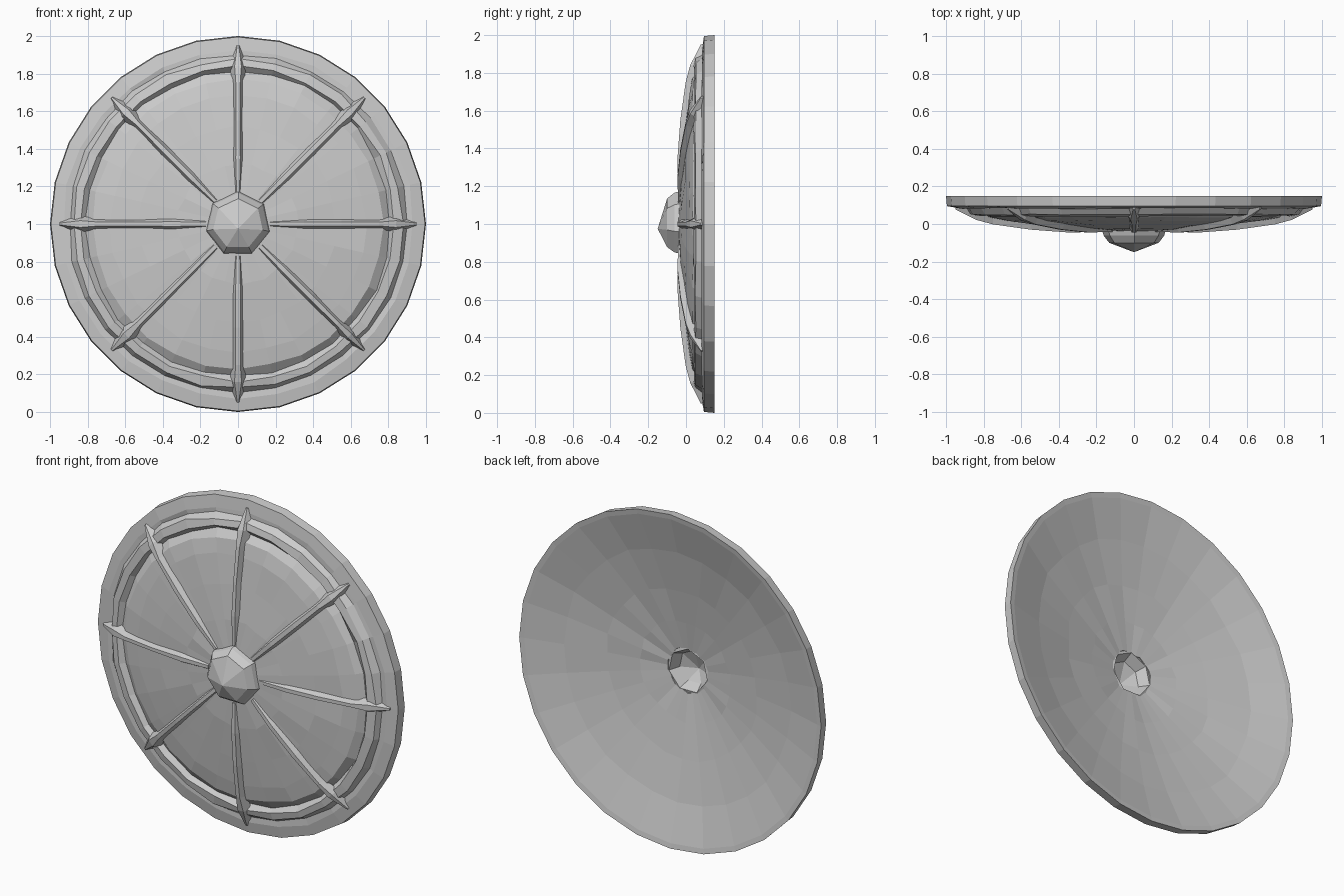
import bpy, bmesh, math, random
from mathutils import Vector

if "Cube" in bpy.data.objects:
    bpy.data.objects.remove(bpy.data.objects["Cube"])

random.seed(4)
CZ = 1.0  # height of the shield's centre


def polar(r, a, y):
    return Vector((r * math.cos(a), y, CZ + r * math.sin(a)))


def finish(bm, name):
    bmesh.ops.remove_doubles(bm, verts=bm.verts, dist=1e-5)
    bmesh.ops.recalc_face_normals(bm, faces=bm.faces)
    me = bpy.data.meshes.new(name)
    bm.to_mesh(me)
    bm.free()
    ob = bpy.data.objects.new(name, me)
    bpy.context.collection.objects.link(ob)
    return ob


def lathe(name, profile, sides, turn=0.0, jitter=0.0, closed=False):
    """Revolve (radius, y) points about the shield axis; radius 0 makes a pole."""
    bm = bmesh.new()
    rings = []
    for r, y in profile:
        if r == 0:
            rings.append([bm.verts.new((0, y, CZ))] * sides)
            continue
        j = jitter if r < 0.97 else 0
        rings.append([bm.verts.new(polar(r + random.uniform(-j, j),
                                         turn + math.tau * i / sides,
                                         y + random.uniform(-j, j) * 0.4))
                      for i in range(sides)])
    if closed:
        rings.append(rings[0])
    for a, b in zip(rings, rings[1:]):
        for i in range(sides):
            k = (i + 1) % sides
            vs = list(dict.fromkeys((a[i], a[k], b[k], b[i])))
            if len(vs) > 2:
                bm.faces.new(vs)
    return finish(bm, name)


# Domed body with rim, groove and inner hoop; hollow behind, open under the boss
front = [(0.13, -0.038), (0.32, -0.026), (0.52, -0.004), (0.68, 0.018),
         (0.77, 0.036), (0.81, 0.066), (0.835, 0.042), (0.875, 0.05),
         (0.90, 0.084), (0.93, 0.083), (0.995, 0.095)]
back = [(1.0, 0.15), (0.97, 0.145), (0.75, 0.085), (0.5, 0.035),
        (0.3, 0.005), (0.13, -0.02)]
lathe("shield_body", front + back, 28, 0, 0.008, closed=True)

# Central boss, hollow behind
boss = lathe("boss", [(0.13, -0.02), (0.175, -0.03), (0.165, -0.062),
                      (0.135, -0.1), (0, -0.15), (0, -0.125),
                      (0.10, -0.08)], 7, math.radians(38), closed=True)
for v in boss.data.vertices:
    if v.co.y < -0.12:
        v.co.z -= 0.025

# Spokes: ridged ribs (radius, half width, ridge y, base y), flared at the hoop
RIB = [(0.17, 0.022, -0.042, -0.02), (0.35, 0.028, -0.045, -0.012),
       (0.55, 0.028, -0.03, 0.01), (0.75, 0.028, -0.002, 0.04),
       (0.84, 0.045, 0.022, 0.07), (0.95, 0.01, 0.078, 0.1)]


def spoke(index):
    a = math.tau * index / 8
    side = Vector((-math.sin(a), 0, math.cos(a)))
    bm = bmesh.new()
    rows = []
    for r, w, top, base in RIB:
        w *= random.uniform(0.85, 1.15)
        c, t = polar(r, a, base), polar(r, a, top)
        rows.append([bm.verts.new(p) for p in
                     (c - side * w, t - side * w * 0.4,
                      t + side * w * 0.4, c + side * w)])
    for p, q in zip(rows, rows[1:]):
        for i in range(4):
            k = (i + 1) % 4
            bm.faces.new((p[i], p[k], q[k], q[i]))
    bm.faces.new(rows[0])
    bm.faces.new(rows[-1])
    finish(bm, f"spoke_{index + 1}")


for n in range(8):
    spoke(n)
